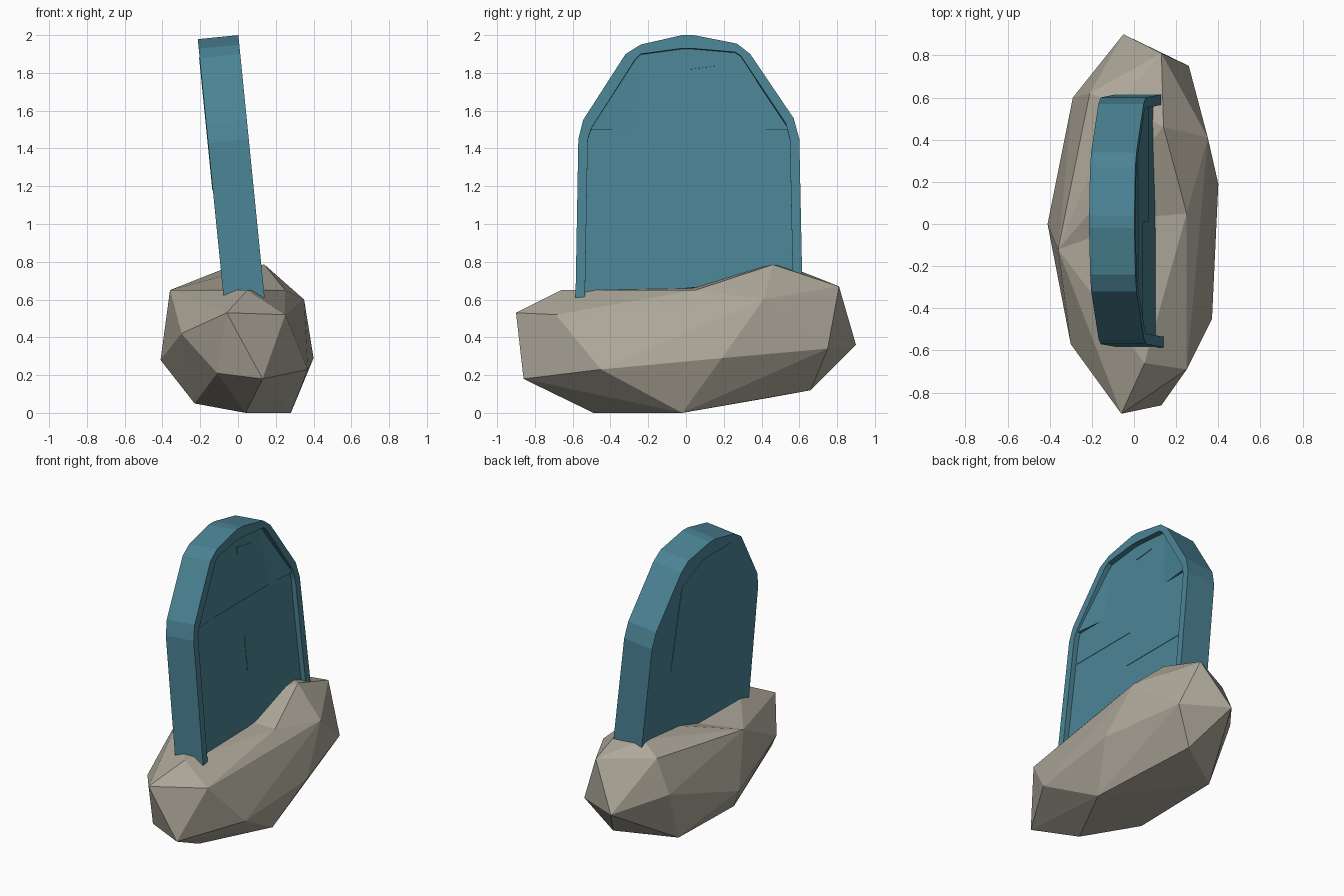
import bpy, bmesh
from mathutils import Vector

cube = bpy.data.objects.get("Cube")
if cube:
    bpy.data.objects.remove(cube, do_unlink=True)


def material(name, rgb):
    m = bpy.data.materials.new(name)
    m.use_nodes = True
    m.diffuse_color = (*rgb, 1)
    bsdf = m.node_tree.nodes["Principled BSDF"]
    bsdf.inputs["Base Color"].default_value = (*rgb, 1)
    bsdf.inputs["Roughness"].default_value = 0.9
    return m


TEAL = material("weathered teal", (0.07, 0.23, 0.30))
STONE = material("warm grey stone", (0.42, 0.39, 0.32))


def finish(bm, name, mat):
    bmesh.ops.recalc_face_normals(bm, faces=bm.faces)
    mesh = bpy.data.meshes.new(name)
    bm.to_mesh(mesh)
    bm.free()
    mesh.materials.append(mat)
    obj = bpy.data.objects.new(name, mesh)
    bpy.context.collection.objects.link(obj)
    return obj


def lean(depth, y, z):
    """Place a point of the upright slab in its leaning position."""
    return Vector((0.14 - 0.1 * (z - 0.62) + depth, y, z + 0.1 * depth))


def prism(name, outline, back, front):
    """Extrude a (y, z) outline through the slab's thickness."""
    bm = bmesh.new()
    a = [bm.verts.new(lean(back, *p)) for p in outline]
    b = [bm.verts.new(lean(front, *p)) for p in outline]
    bm.faces.new(a)
    bm.faces.new(b)
    for i in range(len(a)):
        j = (i + 1) % len(a)
        bm.faces.new((a[i], a[j], b[j], b[i]))
    return finish(bm, name, TEAL)


def hull(name, points, mat):
    bm = bmesh.new()
    for p in points:
        bm.verts.new(p)
    res = bmesh.ops.convex_hull(bm, input=bm.verts)
    loose = {v for v in res["geom_interior"] if isinstance(v, bmesh.types.BMVert)}
    bmesh.ops.delete(bm, geom=list(loose), context="VERTS")
    return finish(bm, name, mat)


# Slab outline and the inner edge of its raised rim
OUTER = [(-0.585, 0.61), (-0.57, 1.45), (-0.545, 1.55), (-0.32, 1.9),
         (-0.24, 1.95), (-0.02, 2.0), (0.04, 2.0), (0.27, 1.955),
         (0.34, 1.9), (0.57, 1.56), (0.6, 1.45), (0.615, 0.72)]
INNER = [(-0.535, 0.61), (-0.52, 1.45), (-0.5, 1.51), (-0.27, 1.87),
         (-0.24, 1.9), (-0.02, 1.93), (0.03, 1.93), (0.26, 1.91),
         (0.29, 1.89), (0.53, 1.53), (0.55, 1.45), (0.565, 0.72)]
RECESS = -0.035
prism("slab", OUTER, -0.215, RECESS)

# Rim standing around the recessed face, open at the foot
bm = bmesh.new()
loops = [[bm.verts.new(lean(d, *p)) for p in line]
         for line, d in ((OUTER, RECESS), (OUTER, 0), (INNER, 0), (INNER, RECESS))]
for i in range(len(OUTER) - 1):
    for k in range(3):
        a, b = loops[k], loops[k + 1]
        bm.faces.new((a[i], a[i + 1], b[i + 1], b[i]))
for end in (0, -1):
    bm.faces.new([line[end] for line in loops])
finish(bm, "rim", TEAL)

# Sloped corner facets where the rim narrows
for name, top, foot, side in (("right", -0.25, -0.28, -0.51), ("left", 0.28, 0.31, 0.545)):
    hull(name + "_corner_facet",
         [lean(RECESS, top, 1.9), lean(RECESS, foot, 1.5),
          lean(RECESS, side, 1.5), lean(-0.012, side, 1.5)], TEAL)

# Shallow face details
prism("chest_band", [(-0.51, 1.27), (0.01, 1.27), (0.01, 1.02), (0.55, 1.02),
                     (0.55, 1.5), (-0.51, 1.5)], RECESS, RECESS + 0.003)
prism("chip_mark", [(0.01, 1.82), (0.16, 1.84), (0.01, 1.865)], RECESS, RECESS + 0.004)
prism("back_panel", [(0.36, 1.2), (-0.3, 1.2), (-0.32, 1.78), (-0.22, 1.9),
                     (0.1, 1.9), (0.32, 1.78)], -0.218, -0.215)

# Faceted boulder at the foot, with a hump behind
hull("boulder", [
    (-0.06, -0.9, 0.53), (0.13, -0.86, 0.18), (0.25, -0.69, 0.52),
    (0.37, -0.45, 0.23), (0.4, 0.19, 0.29), (0.35, 0.41, 0.6),
    (0.26, 0.75, 0.34), (0.13, 0.81, 0.67), (-0.05, 0.9, 0.36),
    (0.25, 0.05, 0.65), (0.05, -0.66, 0.65), (-0.3, -0.57, 0.42),
    (-0.41, 0, 0.28), (-0.36, -0.12, 0.65), (-0.29, 0.6, 0.45),
    (-0.11, -0.78, 0.21), (0.28, -0.02, 0), (0.04, -0.49, 0),
    (-0.23, -0.2, 0.05), (-0.25, 0.44, 0.08), (0.1, 0.66, 0.12)], STONE)
hull("boulder_hump", [
    (0.25, 0.05, 0.65), (0.35, 0.41, 0.6), (0.13, 0.81, 0.67),
    (0.14, 0.46, 0.785), (-0.07, 0.57, 0.765), (-0.21, 0.62, 0.69),
    (-0.36, -0.12, 0.65), (-0.29, 0.6, 0.45), (-0.05, 0.9, 0.36)], STONE)
